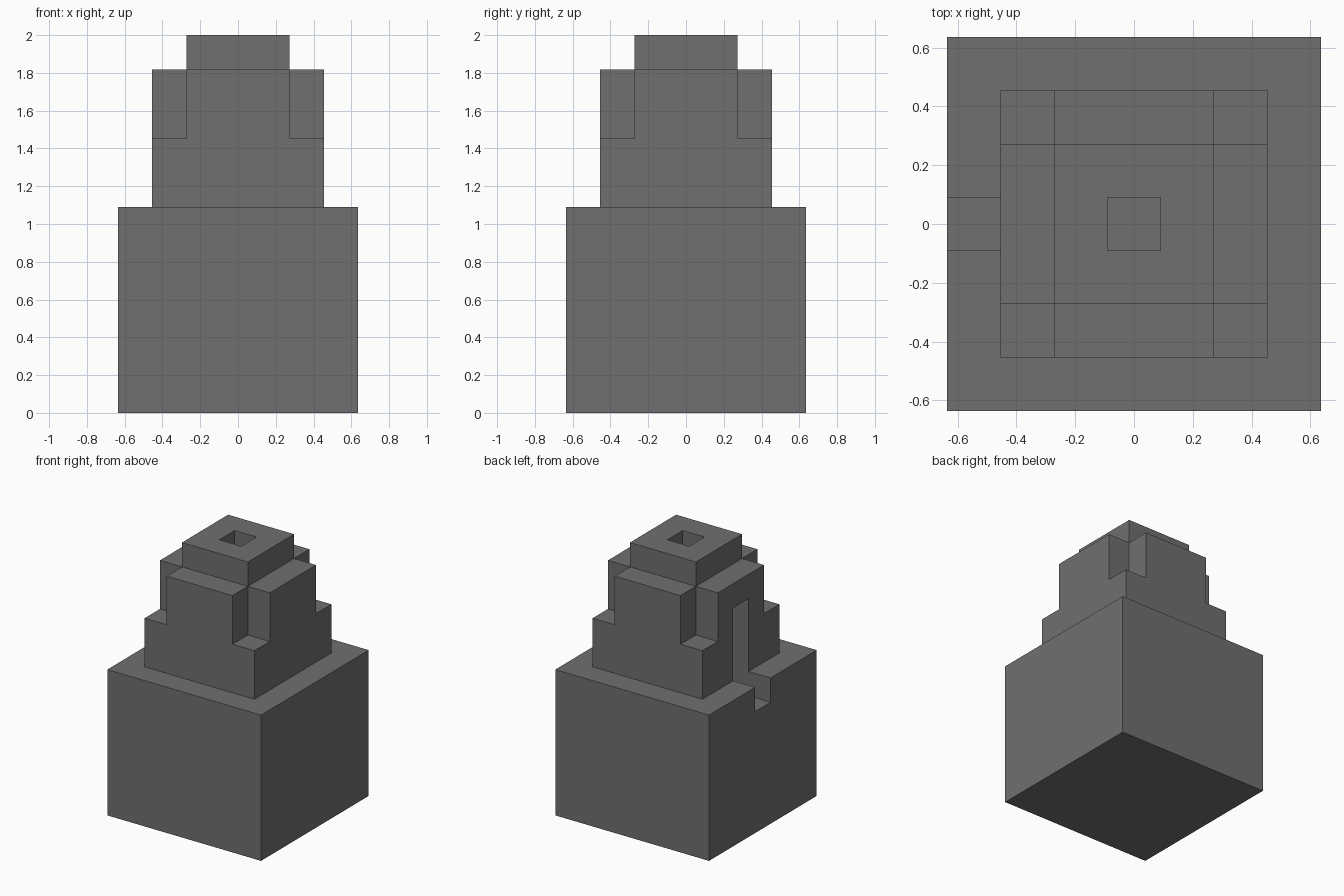
import bpy
import bmesh

U = 1 / 11  # one grid step of the blocky design

default = bpy.data.objects.get("Cube")
if default:
    bpy.data.objects.remove(default, do_unlink=True)

stone = bpy.data.materials.new("dark grey stone")
stone.use_nodes = True
GREY = (0.162, 0.162, 0.162, 1)
stone.diffuse_color = GREY
stone.node_tree.nodes["Principled BSDF"].inputs["Base Color"].default_value = GREY


def prism(name, profile, y0, y1):
    """Extrude an x-z outline from y0 to y1, all in grid steps."""
    bm = bmesh.new()
    face = bm.faces.new([bm.verts.new((x * U, y0 * U, z * U)) for x, z in profile])
    grown = bmesh.ops.extrude_face_region(bm, geom=[face])["geom"]
    bmesh.ops.translate(bm, vec=(0, (y1 - y0) * U, 0),
                        verts=[v for v in grown if isinstance(v, bmesh.types.BMVert)])
    bmesh.ops.recalc_face_normals(bm, faces=bm.faces)
    mesh = bpy.data.meshes.new(name)
    bm.to_mesh(mesh)
    bm.free()
    mesh.materials.append(stone)
    obj = bpy.data.objects.new(name, mesh)
    bpy.context.collection.objects.link(obj)
    return obj


def box(name, x0, x1, y0, y1, z0, z1):
    return prism(name, [(x0, z0), (x1, z0), (x1, z1), (x0, z1)], y0, y1)


def cut(obj, cutter):
    mod = obj.modifiers.new("cut", 'BOOLEAN')
    mod.operation = 'DIFFERENCE'
    mod.solver = 'EXACT'
    mod.object = cutter
    bpy.context.view_layer.objects.active = obj
    bpy.ops.object.modifier_apply(modifier=mod.name)


# Three stacked square tiers
base = box("base_block", -7, 7, -7, 7, 0, 12)
middle = box("middle_tier", -5, 5, -5, 5, 12, 20)
cap = box("chimney_cap", -3, 3, -3, 3, 20, 22)

# Stepped corners of the middle tier
helpers = []
for sx in (-1, 1):
    for sy in (-1, 1):
        xs = sorted((3 * sx, 6 * sx))
        ys = sorted((3 * sy, 6 * sy))
        corner = box("corner_cutter", *xs, *ys, 16, 21)
        cut(middle, corner)
        helpers.append(corner)

# Doorway channel on one side, running into the vertical flue
flue = prism("flue_cutter",
             [(-8, 10), (1, 10), (1, 23), (-1, 23), (-1, 18), (-8, 18)], -1, 1)
for tier in (base, middle, cap):
    cut(tier, flue)
helpers.append(flue)

for helper in helpers:
    bpy.data.objects.remove(helper, do_unlink=True)
